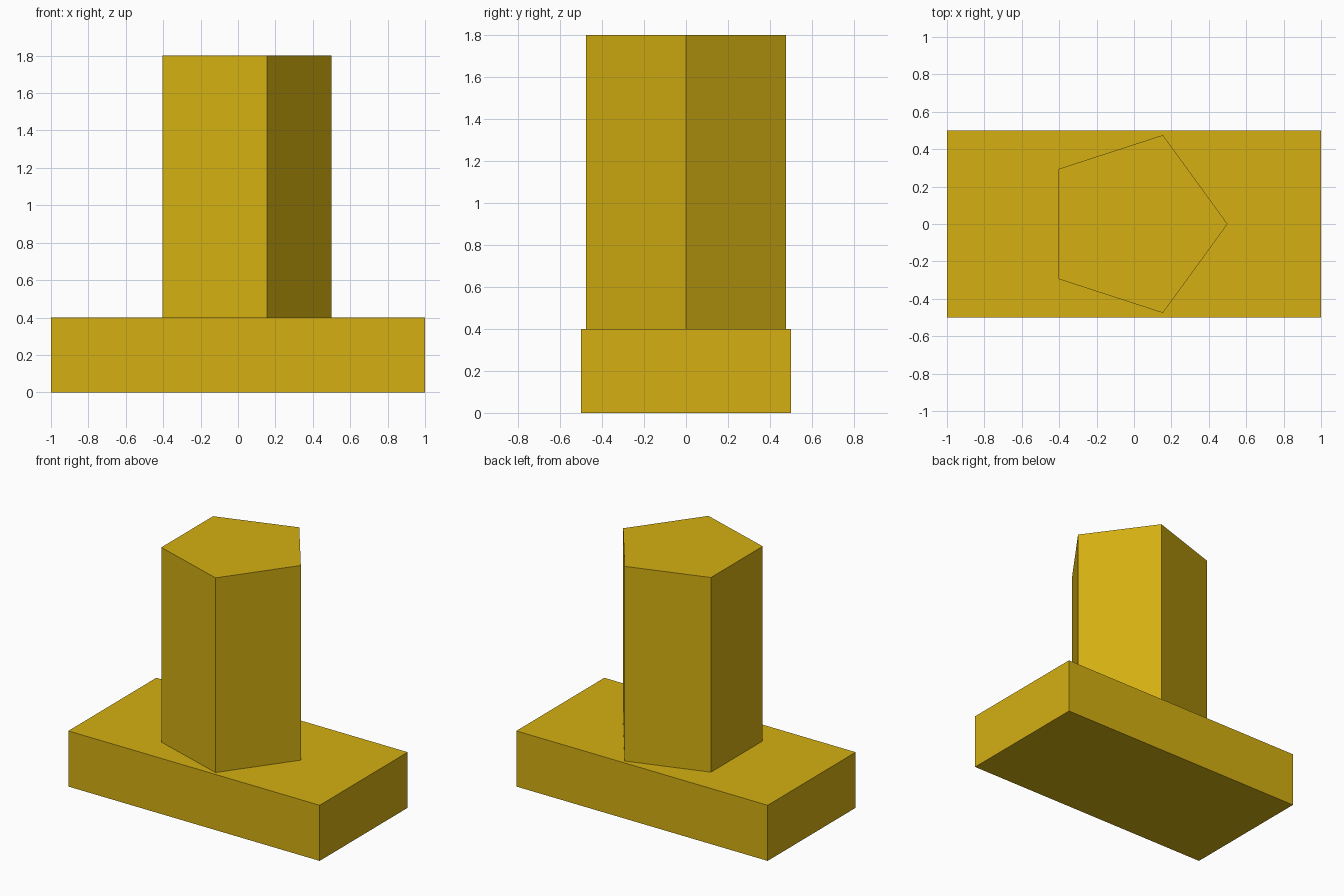
import bpy
import bmesh
from math import cos, sin, tau

old = bpy.data.objects.get("Cube")
if old:
    bpy.data.objects.remove(old, do_unlink=True)

# Single gold colour
gold = bpy.data.materials.new("gold")
gold.use_nodes = True
colour = (0.66, 0.43, 0.006, 1)
gold.diffuse_color = colour
gold.node_tree.nodes["Principled BSDF"].inputs["Base Color"].default_value = colour


def prism(name, outline, bottom, top):
    """Extrude a flat outline upwards into a closed solid."""
    bm = bmesh.new()
    face = bm.faces.new([bm.verts.new((x, y, bottom)) for x, y in outline])
    raised = bmesh.ops.extrude_face_region(bm, geom=[face], use_keep_orig=True)
    verts = [v for v in raised["geom"] if isinstance(v, bmesh.types.BMVert)]
    bmesh.ops.translate(bm, verts=verts, vec=(0, 0, top - bottom))
    bmesh.ops.recalc_face_normals(bm, faces=bm.faces)
    mesh = bpy.data.meshes.new(name)
    bm.to_mesh(mesh)
    bm.free()
    mesh.materials.append(gold)
    obj = bpy.data.objects.new(name, mesh)
    bpy.context.collection.objects.link(obj)
    return obj


# Rectangular base slab
prism("base", [(-1, -0.5), (1, -0.5), (1, 0.5), (-1, 0.5)], 0, 0.4)

# Five-sided column with one corner pointing to +x
SIDES, RADIUS = 5, 0.5
pentagon = [(RADIUS * cos(tau * i / SIDES), RADIUS * sin(tau * i / SIDES))
            for i in range(SIDES)]
prism("column", pentagon, 0.4, 1.8)
